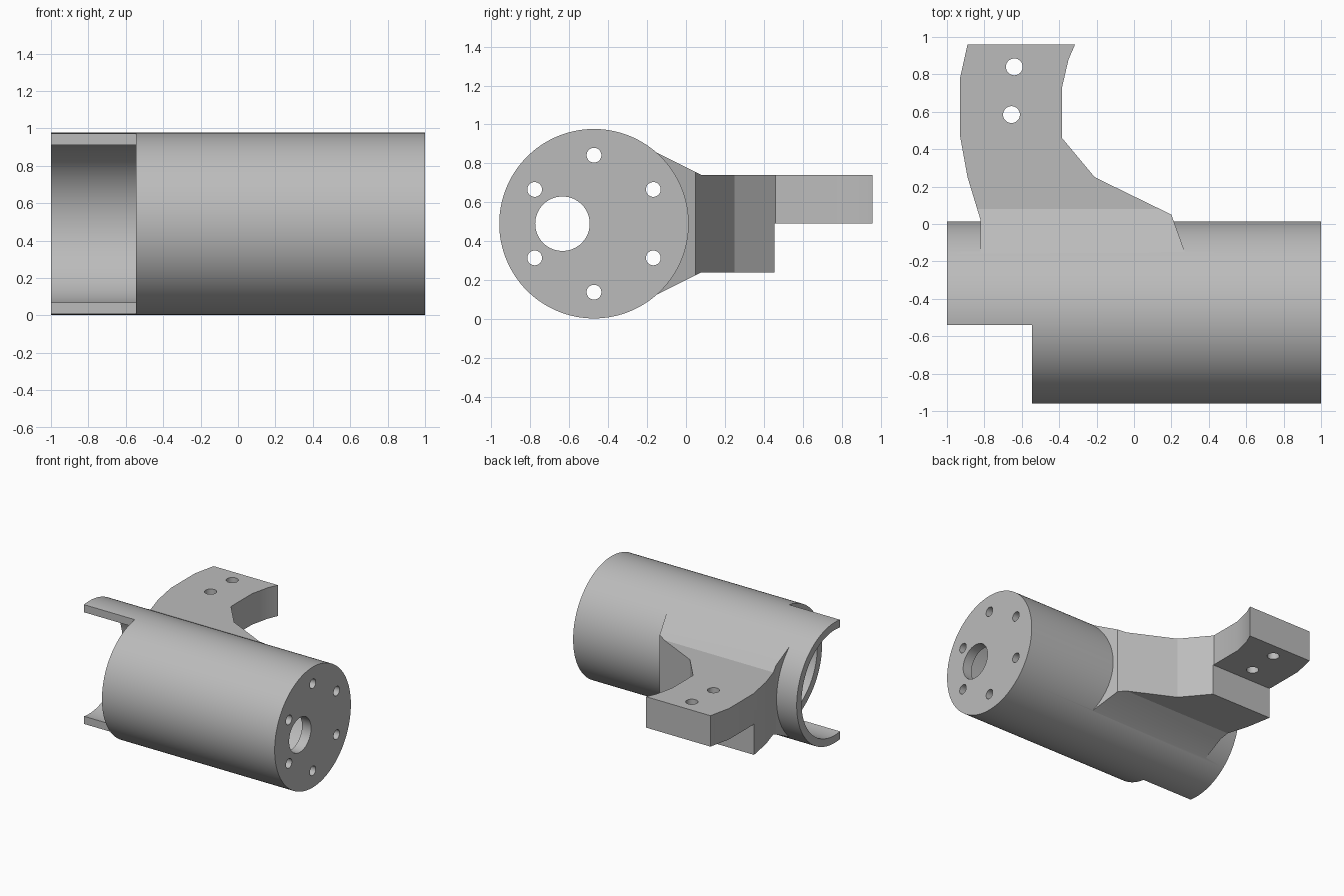
import bpy, math
from mathutils import Matrix, Vector

if "Cube" in bpy.data.objects:
    bpy.data.objects.remove(bpy.data.objects["Cube"], do_unlink=True)

AXIS_Y, AXIS_Z = -0.473, 0.49
OUTER, BORE, CAP = 0.487, 0.426, 0.08

grey = bpy.data.materials.new("grey_plastic")
grey.use_nodes = True
grey.diffuse_color = (0.5, 0.5, 0.5, 1)
grey.node_tree.nodes["Principled BSDF"].inputs["Base Color"].default_value = (0.5, 0.5, 0.5, 1)


def prism(name, outline, start, end, axis):
    """Extrude a flat outline: xy along z, or yz along x."""
    place = (lambda a, b, t: (t, a, b)) if axis == "X" else (lambda a, b, t: (a, b, t))
    n = len(outline)
    verts = [place(a, b, t) for t in (start, end) for a, b in outline]
    faces = [tuple(reversed(range(n))), tuple(range(n, 2 * n))]
    faces += [(i, (i + 1) % n, n + (i + 1) % n, n + i) for i in range(n)]
    mesh = bpy.data.meshes.new(name)
    mesh.from_pydata(verts, [], faces)
    mesh.materials.append(grey)
    obj = bpy.data.objects.new(name, mesh)
    bpy.context.collection.objects.link(obj)
    return obj


def rod(name, a, b, radius, start, end, axis, sides=48):
    steps = [math.tau * i / sides for i in range(sides)]
    ring = [(a + radius * math.cos(t), b + radius * math.sin(t)) for t in steps]
    return prism(name, ring, start, end, axis)


def combine(target, other, operation):
    """Apply a boolean and discard the helper."""
    mod = target.modifiers.new(operation.lower(), "BOOLEAN")
    mod.operation, mod.object, mod.solver = operation, other, "EXACT"
    bpy.context.view_layer.objects.active = target
    bpy.ops.object.modifier_apply(modifier=mod.name)
    bpy.data.objects.remove(other, do_unlink=True)


# Curved bracket arm: plan outline intersected with its side profile
plan = [(-0.82, -0.2), (-0.82, 0.02), (-0.89, 0.25), (-0.93, 0.47), (-0.93, 0.78),
        (-0.89, 0.96), (-0.315, 0.96), (-0.35, 0.88), (-0.385, 0.73), (-0.385, 0.46),
        (-0.21, 0.25), (0.2, 0.05), (0.29, -0.2)]
side = [(-0.2, 0.1), (0.08, 0.24), (0.455, 0.24), (0.455, 0.49),
        (1.1, 0.49), (1.1, 0.74), (0.08, 0.74), (-0.2, 0.88)]
arm = prism("bracket_arm", plan[::-1], 1.2, -0.2, "Z")
combine(arm, prism("side_profile", side, -1.2, 1.2, "X"), "INTERSECT")

# Cylindrical housing joined to the arm, then hollowed from the open end
housing = rod("motor_housing", AXIS_Y, AXIS_Z, OUTER, -1, 1, "X", 128)
combine(housing, arm, "UNION")
combine(housing, rod("bore", AXIS_Y, AXIS_Z, BORE, -1.2, 1 - CAP, "X", 128), "DIFFERENCE")

# Cutaway at the open end
notch = [(-1.2, -0.2), (-0.54, -0.2), (-0.54, 1.2), (-1.2, 1.2)]
combine(housing, prism("notch", notch, -1.2, -0.545, "X"), "DIFFERENCE")

# Off-centre shaft hole and ring of screw holes in the end cap
combine(housing, rod("shaft_hole", -0.635, AXIS_Z, 0.14, 0.8, 1.2, "X", 64), "DIFFERENCE")
for i in range(6):
    t = math.radians(30 + 60 * i)
    y, z = AXIS_Y + 0.352 * math.cos(t), AXIS_Z + 0.352 * math.sin(t)
    combine(housing, rod("screw_hole", y, z, 0.038, 0.8, 1.2, "X", 32), "DIFFERENCE")

# Mounting holes through the arm tip
for x, y in ((-0.64, 0.84), (-0.655, 0.585)):
    combine(housing, rod("mount_hole", x, y, 0.045, 0.3, 1, "Z", 32), "DIFFERENCE")

bpy.ops.object.select_all(action="DESELECT")
housing.select_set(True)
bpy.context.view_layer.objects.active = housing
bpy.ops.object.shade_smooth_by_angle(angle=math.radians(15))
